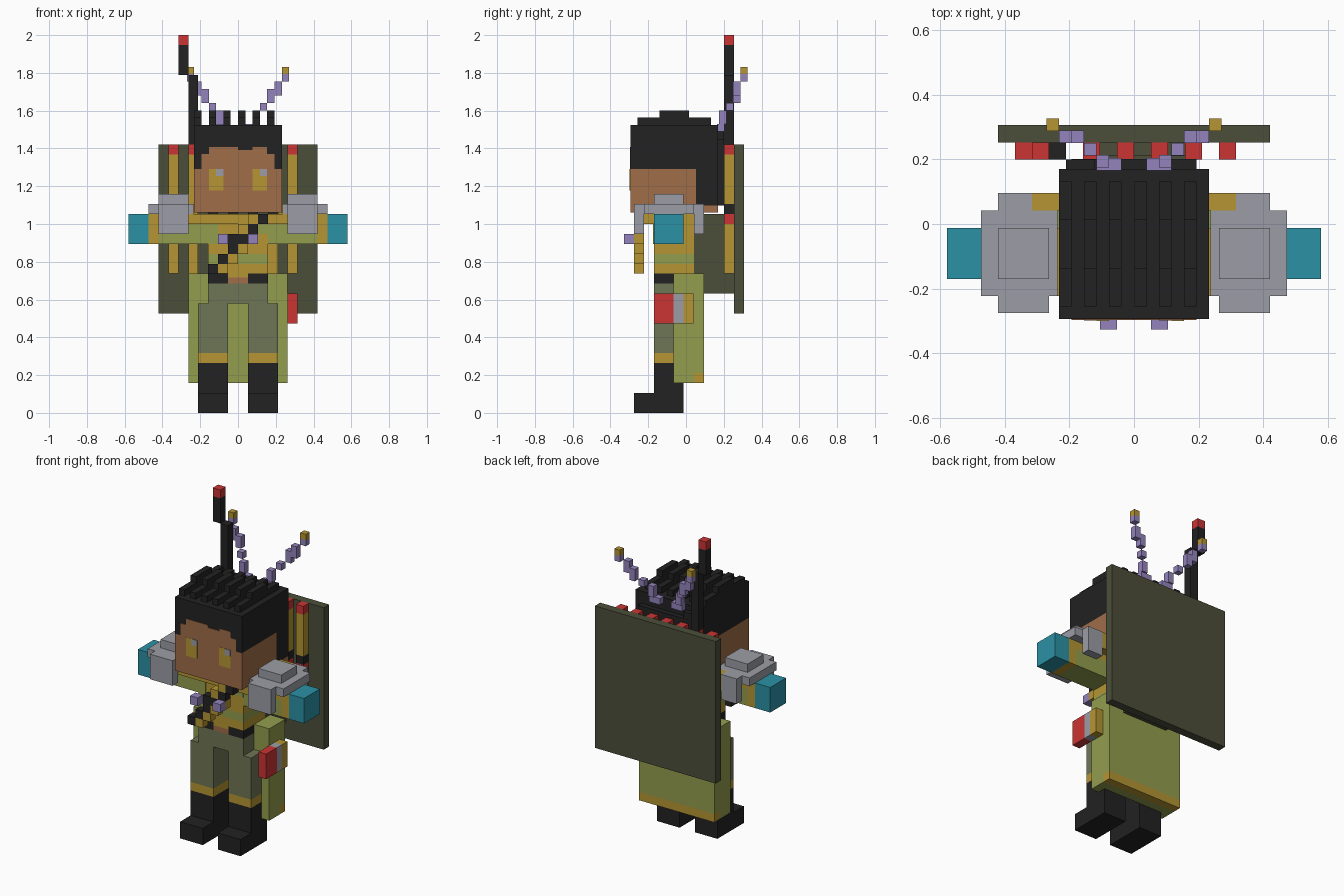
import bpy, bmesh

if "Cube" in bpy.data.objects:
    bpy.data.objects.remove(bpy.data.objects["Cube"])

V = 2 / 38        # body voxel
H = 0.0387        # finer head voxel


def material(name, rgb):
    m = bpy.data.materials.new(name)
    lin = [((c / 255 + 0.055) / 1.055) ** 2.4 for c in rgb]
    m.diffuse_color = (*lin, 1)
    m.use_nodes = True
    m.node_tree.nodes["Principled BSDF"].inputs["Base Color"].default_value = m.diffuse_color
    return m


M = {n: material(n, c) for n, c in {
    "black": (34, 34, 34), "grey": (156, 158, 166), "dark_olive": (76, 78, 58),
    "lime": (147, 157, 78), "khaki": (111, 118, 85), "gold": (181, 149, 50),
    "red": (203, 52, 52), "teal": (43, 145, 165), "purple": (148, 132, 188),
    "skin": (160, 109, 73)}.items()}


def part(name, colour, *boxes, unit=1.0, mirror=False):
    """One object made of boxes (x0, x1, y0, y1, z0, z1), optionally mirrored in x."""
    bm = bmesh.new()
    boxes = list(boxes)
    if mirror:
        boxes += [(-b[1], -b[0], *b[2:]) for b in boxes]
    for b in boxes:
        x0, x1, y0, y1, z0, z1 = [c * unit for c in b]
        vs = bmesh.ops.create_cube(bm, size=1)["verts"]
        for v in vs:
            v.co = (x1 if v.co.x > 0 else x0, y1 if v.co.y > 0 else y0,
                    z1 if v.co.z > 0 else z0)
    me = bpy.data.meshes.new(name)
    bm.to_mesh(me)
    bm.free()
    me.materials.append(M[colour])
    ob = bpy.data.objects.new(name, me)
    bpy.context.collection.objects.link(ob)
    return ob


YF, YB = -0.17, 0.042     # torso front and back
LB = -0.012               # back of legs and arms

# Boots and legs
part("boots", "black", (V, 4 * V, YF, LB, 0, 5 * V),
     (V, 4 * V, -0.275, YF, 0, 2 * V), mirror=True)
part("boot_cuffs", "gold", (V, 4 * V, YF, LB, 5 * V, 6 * V), mirror=True)
part("trouser_legs", "khaki", (V, 4 * V, YF, LB, 6 * V, 11 * V), mirror=True)
part("trouser_hips", "khaki", (-3 * V, 3 * V, YF, YB, 11 * V, 13 * V))

# Belt and bare waist
part("belt", "black", (V, 3 * V, YF, YB, 13 * V, 14 * V), mirror=True)
part("waist", "skin", (-V, V, YF, YB, 13 * V, 13.6 * V))
part("waist_top", "gold", (-V, V, YF, YB, 13.6 * V, 14 * V))

# Torso with a coloured stripe and chest patches
part("torso", "gold", (-3 * V, 3 * V, YF, YB, 14 * V, 15 * V),
     (-3 * V, 3 * V, YF, YB, 16 * V, 20 * V))
part("torso_stripe", "lime", (-3 * V, 3 * V, YF, YB, 15 * V, 16 * V))
part("chest_patches", "lime", (2 * V, 3 * V, YF - 0.004, YF, 18 * V, 19 * V),
     (-3 * V, -2 * V, YF - 0.004, YF, 17 * V, 19 * V))
part("collar", "gold", (-5 * V, 5 * V, YF - V, YF, 19 * V, 20 * V))

# Diagonal chest strap and its studs
SY = (-0.275, -0.223)
part("strap", "black", *[(i * V, (i + 1) * V, *SY, k * V, (k + 1) * V) for i, k in
     ((2, 19), (1, 18), (0, 17), (-1, 17), (-1, 16), (-2, 15), (-3, 14))])
part("strap_edge", "gold", *[(i * V, (i + 1) * V, *SY, k * V, (k + 1) * V) for i, k in
     ((1, 17), (0, 16), (-1, 15), (-2, 14), (0, 18), (1, 19))])
part("strap_studs", "purple", (V, 2 * V, -0.327, -0.275, 17 * V, 18 * V), mirror=True)

# Long coat skirt
CF, CB = -0.065, 0.094
part("coat_back", "lime", (-5 * V, 5 * V, YB, CB, 4 * V, 14 * V),
     )
part("coat_sides", "lime", (4 * V, 5 * V, CF, YB, 3 * V, 14 * V),
     (3 * V, 4 * V, CF, YB, 11 * V, 14 * V), mirror=True)
part("coat_lining", "lime", (-4 * V, 4 * V, LB, YB, 3 * V, 11 * V))
part("coat_hem", "gold", (-5 * V, 5 * V, YB, CB, 3 * V, 4 * V))

# Hip device on one side
for n, c, y0, y1 in (("holster_tip", "red", YF, CF), ("holster_ring", "grey", CF, -0.013),
                     ("holster_grip", "gold", -0.013, 0.04)):
    part(n, c, (5 * V, 6 * V, y0, y1, 9 * V, 12 * V))

# Arms
AZ = (17 * V, 20 * V)
part("sleeves", "lime", (3 * V, 8 * V, YF, LB, 17 * V, 19 * V), mirror=True)
part("sleeve_tops", "gold", (3 * V, 8 * V, YF, LB, 19 * V, 20 * V), mirror=True)
part("cuffs", "gold", (8 * V, 9 * V, YF, LB, *AZ), mirror=True)
part("hands", "teal", (9 * V, 11 * V, YF, LB, *AZ), mirror=True)

# Shoulder armour
part("shoulder_armour", "grey", (5 * V, 8 * V, YF, LB, 21 * V, 22 * V),
     (4.5 * V, 9 * V, YF - V, YB, 20 * V, 21 * V),
     (5 * V, 8 * V, -0.275, YF - V, 18 * V, 21 * V),
     (6 * V, 8 * V, YB, 0.096, 18 * V, 21 * V), mirror=True)
part("shoulder_clasps", "gold", (4 * V, 6 * V, YB, 0.096, 19 * V, 21 * V), mirror=True)

# Back panel, pack and rows of tubes
PY = (0.2, 0.253)
part("back_panel", "dark_olive", (-8 * V, 8 * V, 0.253, 0.306, 10 * V, 27 * V))
part("pack", "dark_olive", (-3 * V, 3 * V, YB, 0.253, 12 * V, 20 * V),
     (-3 * V, 3 * V, 0.21, 0.253, 20 * V, 26 * V))
tube_x = [i * V for i in range(-7, 6, 2)]
for n, c, z0, z1 in (("tube_caps_upper", "red", 26, 27), ("tubes_upper", "gold", 21, 26),
                     ("tube_gaps", "black", 20, 21), ("tube_caps_lower", "red", 19, 20),
                     ("tubes_lower", "gold", 14, 19)):
    part(n, c, *[(x, x + V, *PY, z0 * V, z1 * V) for x in tube_x])

# Head
HF, HB, HZ = -6 * H - 0.062, 6 * H - 0.062, 1.06
EDGE = HZ + 6 * H
part("face", "skin", (-6 * H, 6 * H, HF, HF + 9 * H, HZ, EDGE),
     (-6 * H, 6 * H, HF + 9 * H, HB, HZ, HZ + H))
# Forehead outlined by a stepped fringe
part("forehead", "skin", *[(a * H, b * H, HF - 0.003, HF, EDGE, EDGE + t * H)
     for a, b, t in ((-5, -4, 2), (-4, 0, 3), (0, 2, 2.6), (2, 4, 3), (4, 5, 2))])
part("eyes", "gold", *[(a * H, (a + 2) * H, HF - 0.004, HF, HZ + 3 * H, EDGE) for a in (-4, 2)])
part("eye_glints", "grey", *[(a * H, (a + 1) * H, HF - 0.006, HF, HZ + 5 * H, EDGE)
     for a in (-3, 3)])

# Hair: cap, back of the head and ridges on top
part("hair", "black", (-6 * H, 6 * H, HF, HB, EDGE, HZ + 12 * H),
     (-6 * H, 6 * H, HF + 9 * H, HB, HZ + H, EDGE),
     (-5 * H, 5 * H, HB, HB + 0.8 * H, HZ + H, HZ + 10 * H))
ridges = []
for i in range(-6, 6, 2):
    ridges += [(i * H, (i + 1) * H, HF + H, HB - H, HZ + 12 * H, HZ + 13 * H),
               (i * H, (i + 1) * H, HF + 4 * H, HB - 4 * H, HZ + 13 * H, HZ + 14 * H)]
part("hair_ridges", "black", *ridges)

# Curved feelers with gold tips
steps = ((1, 3, 0.165, 1.49, 1.53), (2, 3, 0.175, 1.53, 1.60), (3, 4, 0.212, 1.60, 1.64),
         (4, 5, 0.25, 1.64, 1.715), (5, 6, 0.25, 1.68, 1.755), (6, 7, 0.288, 1.755, 1.793))
part("feelers", "purple", *[(a * H, b * H, y, y + H, z0, z1) for a, b, y, z0, z1 in steps],
     mirror=True)
part("feeler_tips", "gold", (6 * H, 7 * H, 0.288, 0.288 + H, 1.793, 1.83), mirror=True)

# Radio aerial
part("aerial", "black", (-5 * V, -4 * V, *PY, 27 * V, 34 * V),
     (-6 * V, -5 * V, *PY, 34 * V, 37 * V),
     (-4 * V, -2.3 * V, 0.15, 0.2, 1.44, 1.49))
part("aerial_tip", "red", (-6 * V, -5 * V, *PY, 37 * V, 38 * V))
